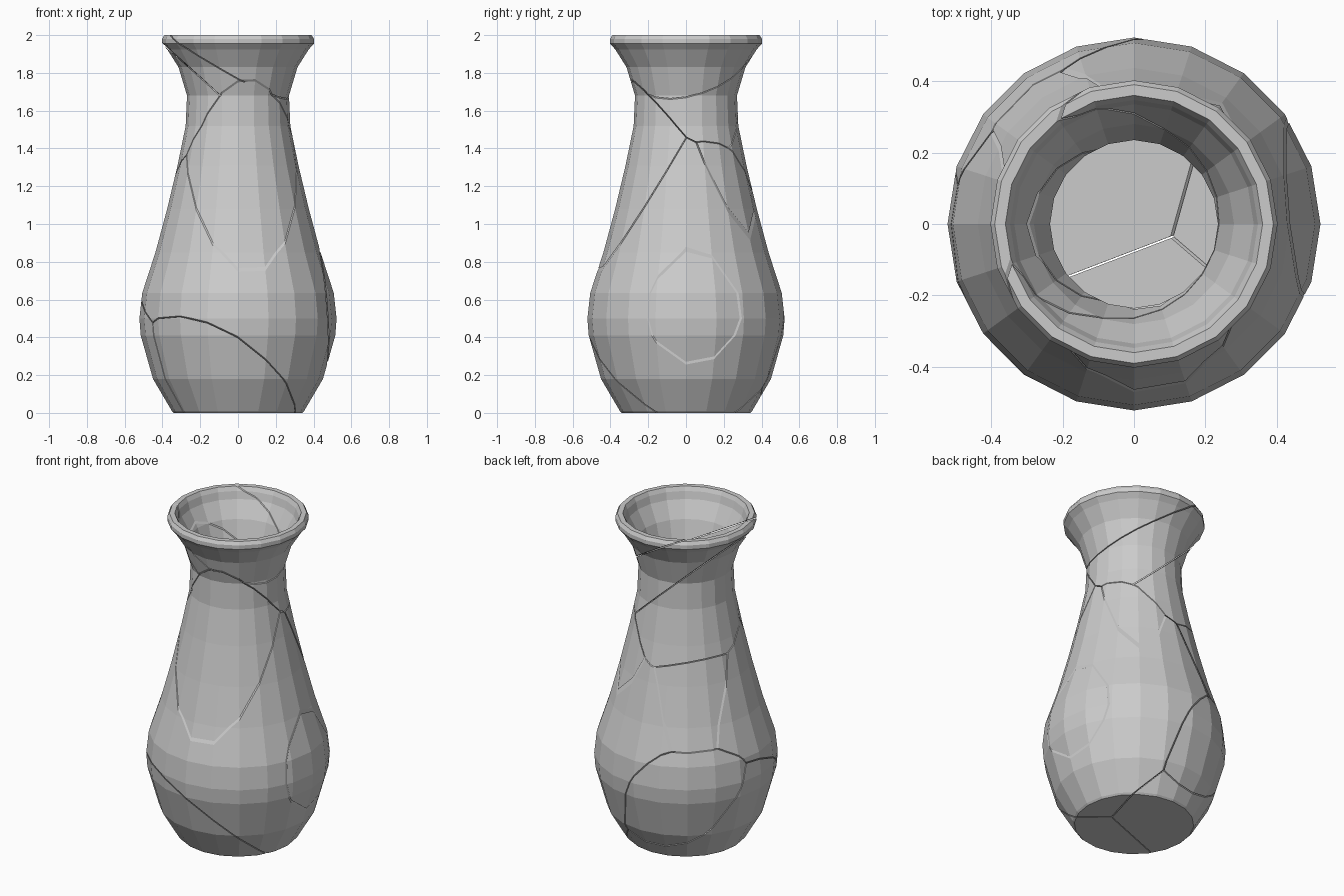
import bpy, bmesh, math
from mathutils import Vector

if "Cube" in bpy.data.objects:
    bpy.data.objects.remove(bpy.data.objects["Cube"])

SIDES, GAP = 20, 0.005

# Vase wall: outside from base to rim, then inside from rim to floor (radius, height)
OUTER = [(.34, 0), (.35, .01), (.45, .18), (.515, .41), (.522, .5), (.507, .635), (.437, .85),
         (.375, 1.08), (.32, 1.31), (.277, 1.52), (.27, 1.68), (.315, 1.83), (.375, 1.925),
         (.402, 1.955), (.402, 1.98), (.39, 2.0)]
INNER = [(.36, 2.0), (.347, 1.975), (.335, 1.93), (.28, 1.83), (.235, 1.68), (.24, 1.52), (.285, 1.31),
         (.34, 1.08), (.4, .85), (.47, .635), (.485, .5), (.48, .41), (.415, .18), (.33, .035)]

# Approximate centre of every shard
SEEDS = {k: Vector(v) for k, v in {
    "N": (.1, -.2, 1.8), "M": (-.1, .22, 1.87), "B": (.15, -.33, 1.0), "F": (-.4, -.2, .95),
    "C": (.25, .3, 1.0), "P": (-.15, .18, 1.35), "Q": (-.22, .35, .92), "A": (.48, 0, .5),
    "R": (-.15, .46, .52), "G": (.05, -.35, .25), "H": (-.15, .1, .15)}.items()}
NAMES = dict(N="neck_front", M="neck_back", B="body_front", F="body_left", C="body_back_right",
             P="shoulder_back_left", Q="body_back_left", A="belly_right", R="belly_back",
             G="base_front", H="base_back")

# Points where the cracks between the named shards pass
CRACKS = [("NMP", .21, .17, 1.54), ("CNP", .27, .1, 1.44), ("BCN", .29, .05, 1.42),
          ("ABC", .39, 0, 1.0), ("ACR", .22, .46, .58), ("ARH", .3, .34, .2),
          ("AGH", .375, .08, .07), ("ABG", .3, -.43, .49), ("BFG", -.25, -.45, .56),
          ("FGH", -.4, -.33, .475), ("BFP", -.19, -.2, 1.52), ("BNP", -.165, -.21, 1.59),
          ("NMP", -.295, -.09, 1.76), ("NM", -.37, -.14, 1.98), ("NM", .34, .215, 1.98),
          ("GH", -.31, -.165, 0), ("GH", .2, .02, .03), ("QFR", -.41, .23, .73),
          ("QRC", -.05, .47, .73), ("FPQ", -.336, .161, 1.08), ("CPQ", .08, .32, 1.27),
          ("FHR", -.51, .07, .55), ("HR", -.245, .39, .22)]


def relax_seeds(steps=3000, rate=.15):
    """Shift shard centres until the planes midway between them meet the cracks."""
    for _ in range(steps):
        for cells, *p in CRACKS:
            p = Vector(p)
            for i, a in enumerate(cells):
                for b in cells[i + 1:]:
                    n = (SEEDS[b] - SEEDS[a]).normalized()
                    d = (p - (SEEDS[a] + SEEDS[b]) / 2).dot(n)
                    SEEDS[a] += n * d * rate
                    SEEDS[b] += n * d * rate


def lathe():
    bm = bmesh.new()
    rings = [[bm.verts.new((r * math.cos(math.tau * i / SIDES), r * math.sin(math.tau * i / SIDES), z))
              for i in range(SIDES)] for r, z in OUTER + INNER]
    for lo, hi in zip(rings, rings[1:]):
        for i in range(SIDES):
            j = (i + 1) % SIDES
            bm.faces.new((lo[i], lo[j], hi[j], hi[i]))
    bm.faces.new(rings[0][::-1])
    bm.faces.new(rings[-1])
    return bm


def cut(bm, point, normal):
    """Remove what lies beyond the plane and close the broken surface."""
    res = bmesh.ops.bisect_plane(bm, geom=bm.verts[:] + bm.edges[:] + bm.faces[:], dist=1e-5,
                                 plane_co=point, plane_no=normal, clear_outer=True)
    edges = [e for e in res["geom_cut"] if isinstance(e, bmesh.types.BMEdge) and e.is_boundary]
    if edges:
        bmesh.ops.triangle_fill(bm, use_beauty=True, edges=edges, normal=normal)


relax_seeds()
whole = lathe()
for key, seed in SEEDS.items():
    bm = whole.copy()
    for other, pos in SEEDS.items():
        if other != key and bm.faces:
            n = (pos - seed).normalized()
            cut(bm, (pos + seed) / 2 - n * GAP / 2, n)
    if bm.faces:
        bmesh.ops.recalc_face_normals(bm, faces=bm.faces[:])
        mesh = bpy.data.meshes.new("vase_" + NAMES[key])
        bm.to_mesh(mesh)
        bpy.context.collection.objects.link(bpy.data.objects.new("vase_" + NAMES[key], mesh))
    bm.free()
whole.free()
